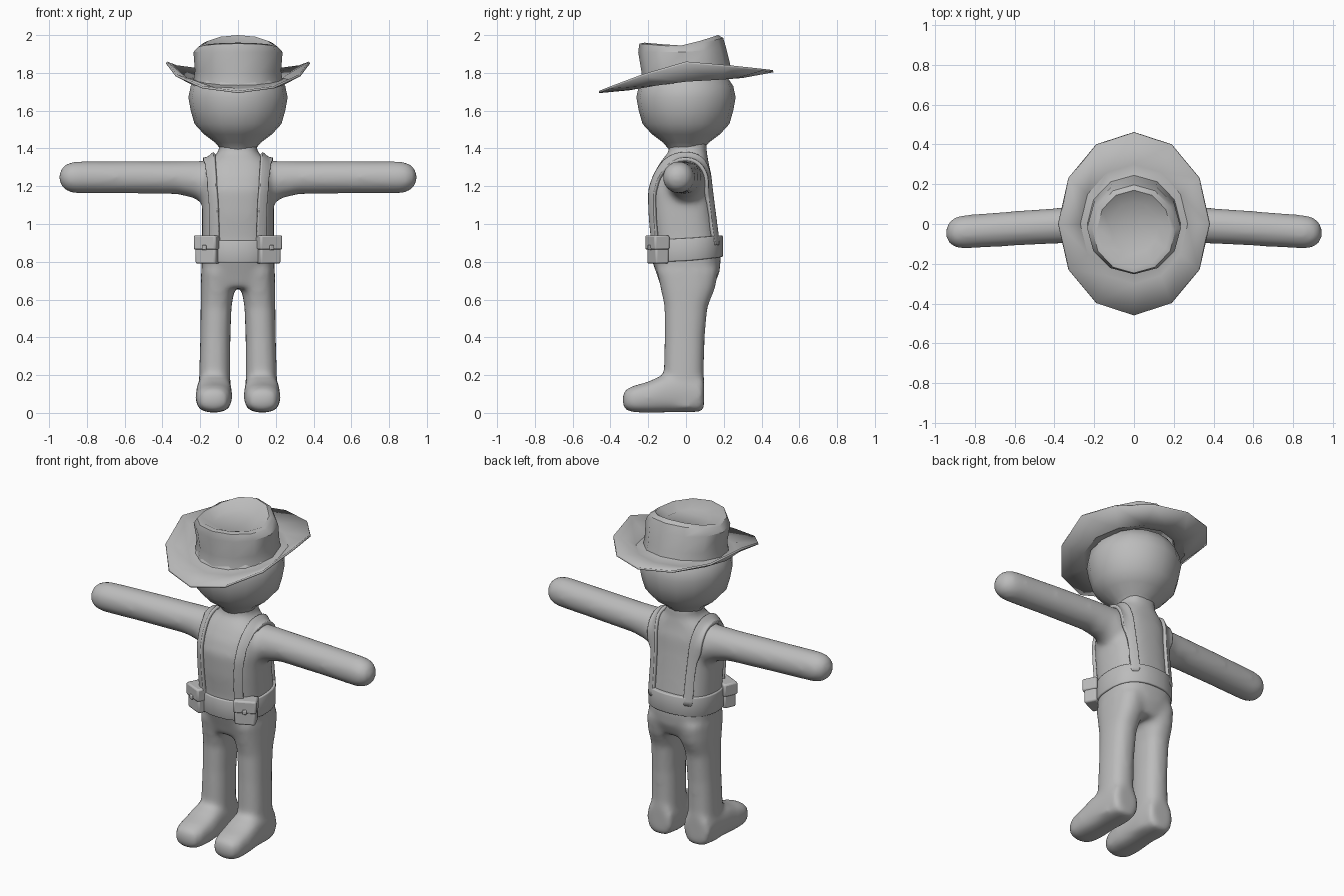
import bpy, bmesh
from math import sin, cos, pi, radians
from mathutils import Matrix, Vector

if "Cube" in bpy.data.objects:
    bpy.data.objects.remove(bpy.data.objects["Cube"])

grey = bpy.data.materials.new("plain grey")
grey.use_nodes = True
grey.diffuse_color = (0.5, 0.5, 0.5, 1)
grey.node_tree.nodes["Principled BSDF"].inputs["Base Color"].default_value = (0.5, 0.5, 0.5, 1)


def finish(name, bm, angle=40, recalc=True):
    if recalc:
        bmesh.ops.recalc_face_normals(bm, faces=bm.faces)
    me = bpy.data.meshes.new(name)
    bm.to_mesh(me)
    bm.free()
    me.materials.append(grey)
    me.shade_smooth()
    me.set_sharp_from_angle(angle=radians(angle))
    ob = bpy.data.objects.new(name, me)
    bpy.context.collection.objects.link(ob)
    return ob


def add_mod(ob, kind, **settings):
    mod = ob.modifiers.new(kind.title(), kind)
    for key, value in settings.items():
        setattr(mod, key, value)
    return mod


def oval(n, power):
    """Unit superellipse, starting on +x."""
    pts = []
    for i in range(n):
        c, s = cos(2 * pi * i / n), sin(2 * pi * i / n)
        r = (abs(c) ** power + abs(s) ** power) ** (-1 / power)
        pts.append((c * r, s * r))
    return pts


def bridge(bm, loops, caps=(True, True)):
    n = len(loops[0])
    for a, b in zip(loops, loops[1:]):
        for i in range(n):
            j = (i + 1) % n
            bm.faces.new((a[i], a[j], b[j], b[i]))
    if caps[0]:
        bm.faces.new(loops[0][::-1])
    if caps[1]:
        bm.faces.new(loops[-1])


def loft(bm, axis, rings, n=20, power=2.0, side=1):
    """Closed loft; each ring is (position on axis, centre u, centre v, radius u, radius v)."""
    loops = []
    for t, cu, cv, ru, rv in rings:
        loop = []
        for u, v in oval(n, power):
            p = [cu + u * ru, cv + v * rv]
            p.insert(axis, t)
            loop.append(bm.verts.new((p[0] * side, p[1], p[2])))
        loops.append(loop)
    bridge(bm, loops)


def wavy_loft(bm, rings, n, power=2.0, top=False):
    """Open loft; each ring is (radius x, radius y, centre y, front z, side z, back z)."""
    loops = []
    for rx, ry, cy, front, flank, back in rings:
        loop = []
        for u, v in oval(n, power):
            end = back if v > 0 else front
            z = flank + (end - flank) * min(1, abs(v)) ** 1.2
            loop.append(bm.verts.new((u * rx, cy + v * ry, z)))
        loops.append(loop)
    bridge(bm, loops, (False, top))


# Body: trunk, arms, legs and feet fused into one smooth skin
bm = bmesh.new()
loft(bm, 2, [(0.66, 0, 0.005, 0.17, 0.135), (0.74, 0, 0.01, 0.19, 0.167),
             (0.82, 0, 0, 0.195, 0.185), (0.92, 0, -0.005, 0.19, 0.178),
             (1.05, 0, -0.02, 0.19, 0.177), (1.18, 0, -0.03, 0.19, 0.172),
             (1.26, 0, -0.02, 0.187, 0.155), (1.32, 0, -0.01, 0.17, 0.13),
             (1.355, 0, 0, 0.135, 0.115), (1.38, 0, 0.01, 0.1, 0.1),
             (1.45, 0, 0.01, 0.1, 0.1)], 28, 2.6)
for side in (1, -1):
    loft(bm, 0, [(0.08, 0, 1.21, 0.1, 0.11), (0.17, 0, 1.215, 0.105, 0.12),
                 (0.23, -0.002, 1.235, 0.095, 0.1), (0.32, -0.005, 1.245, 0.091, 0.088),
                 (0.6, -0.022, 1.247, 0.088, 0.086), (0.86, -0.04, 1.247, 0.085, 0.085),
                 (0.9, -0.042, 1.247, 0.077, 0.077), (0.93, -0.043, 1.247, 0.055, 0.055),
                 (0.945, -0.044, 1.247, 0.025, 0.025)], side=side)
    loft(bm, 2, [(0.02, 0.125, -0.01, 0.085, 0.1), (0.2, 0.123, -0.012, 0.083, 0.106),
                 (0.4, 0.12, -0.007, 0.08, 0.106), (0.56, 0.116, 0, 0.082, 0.114),
                 (0.66, 0.108, 0.01, 0.09, 0.145), (0.76, 0.1, 0.008, 0.095, 0.165)],
         20, 2.5, side)
    loft(bm, 1, [(0.095, 0.125, 0.1, 0.082, 0.095), (0.0, 0.125, 0.107, 0.09, 0.104),
                 (-0.12, 0.127, 0.102, 0.095, 0.1), (-0.2, 0.128, 0.083, 0.097, 0.082),
                 (-0.28, 0.13, 0.073, 0.09, 0.07), (-0.32, 0.13, 0.07, 0.07, 0.054),
                 (-0.335, 0.13, 0.068, 0.04, 0.03)], 20, 2.7, side)
body = finish("body", bm)
add_mod(body, "REMESH", mode='VOXEL', voxel_size=0.016, use_smooth_shade=True)
add_mod(body, "SMOOTH", factor=0.5, iterations=10)

# Head
bm = bmesh.new()
loft(bm, 2, [(z, 0, 0, r, r) for z, r in
             [(1.37, 0.075), (1.4, 0.095), (1.43, 0.12), (1.475, 0.18), (1.53, 0.23),
              (1.6, 0.25), (1.67, 0.263), (1.73, 0.25), (1.79, 0.21), (1.84, 0.12)]], 16)
finish("head", bm, 60)

# Hat with upswept brim and dented crown
bm = bmesh.new()
wavy_loft(bm, [(0.375, 0.46, 0, 1.705, 1.86, 1.815), (0.27, 0.3, 0, 1.72, 1.765, 1.785),
               (0.235, 0.245, 0, 1.735, 1.765, 1.8), (0.228, 0.235, 0, 1.8, 1.81, 1.84),
               (0.236, 0.233, -0.02, 1.91, 1.91, 1.93),
               (0.21, 0.222, -0.025, 1.955, 1.938, 1.985),
               (0.185, 0.195, -0.025, 1.96, 1.945, 2.0),
               (0.12, 0.13, -0.02, 1.93, 1.925, 1.955)], 12, top=True)
hat = finish("hat", bm, 35, recalc=False)
add_mod(hat, "SOLIDIFY", thickness=0.012, offset=-1)

# Belt
bm = bmesh.new()
wavy_loft(bm, [(0.203, 0.195, 0, 0.795, 0.805, 0.825), (0.203, 0.195, 0, 0.912, 0.925, 0.94)], 24, 2.4)
belt = finish("belt", bm, recalc=False)
add_mod(belt, "SOLIDIFY", thickness=0.035, offset=-1)
add_mod(belt, "BEVEL", width=0.006, segments=2)

# Shoulder straps, laid over the body
path = [(-0.18, 0.89), (-0.19, 1.0), (-0.2, 1.1), (-0.19, 1.2), (-0.14, 1.3), (-0.07, 1.36),
        (0.0, 1.375), (0.07, 1.355), (0.13, 1.27), (0.155, 1.1), (0.165, 1.0), (0.175, 0.89)]
bm = bmesh.new()
rows = []
for y, z in path:
    middle = 0.135 + 0.018 * (z - 0.89) / 0.48
    rows.append([bm.verts.new((middle + 0.034 * k, y, z)) for k in (-1, -0.5, 0, 0.5, 1)])
for a, b in zip(rows, rows[1:]):
    for k in range(4):
        bm.faces.new((a[k], a[k + 1], b[k + 1], b[k]))
straps = finish("shoulder_straps", bm, 50, recalc=False)
add_mod(straps, "SUBSURF", levels=2, render_levels=2)
add_mod(straps, "SHRINKWRAP", target=body, wrap_method='NEAREST_SURFACEPOINT',
        wrap_mode='ABOVE_SURFACE', offset=0.008)
add_mod(straps, "SOLIDIFY", thickness=0.022, offset=0)
add_mod(straps, "MIRROR")

# Belt pouches, turned outward, each with flap and clasp
turn = Matrix.Translation((0.16, -0.152, 0)) @ Matrix.Rotation(radians(25), 4, 'Z')
for name, place, size, bevel in [
        ("pouch_bodies", (0, 0.003, 0.835), (0.118, 0.076, 0.09), 0.01),
        ("pouch_flaps", (0, 0, 0.902), (0.13, 0.088, 0.076), 0.01),
        ("pouch_clasps", (0, -0.045, 0.875), (0.024, 0.016, 0.026), 0.004)]:
    bm = bmesh.new()
    bmesh.ops.create_cube(bm, size=1, matrix=turn @ Matrix.Translation(place)
                          @ Matrix.Diagonal(Vector((*size, 1))))
    pouch = finish(name, bm)
    add_mod(pouch, "BEVEL", width=bevel, segments=2)
    add_mod(pouch, "MIRROR")
